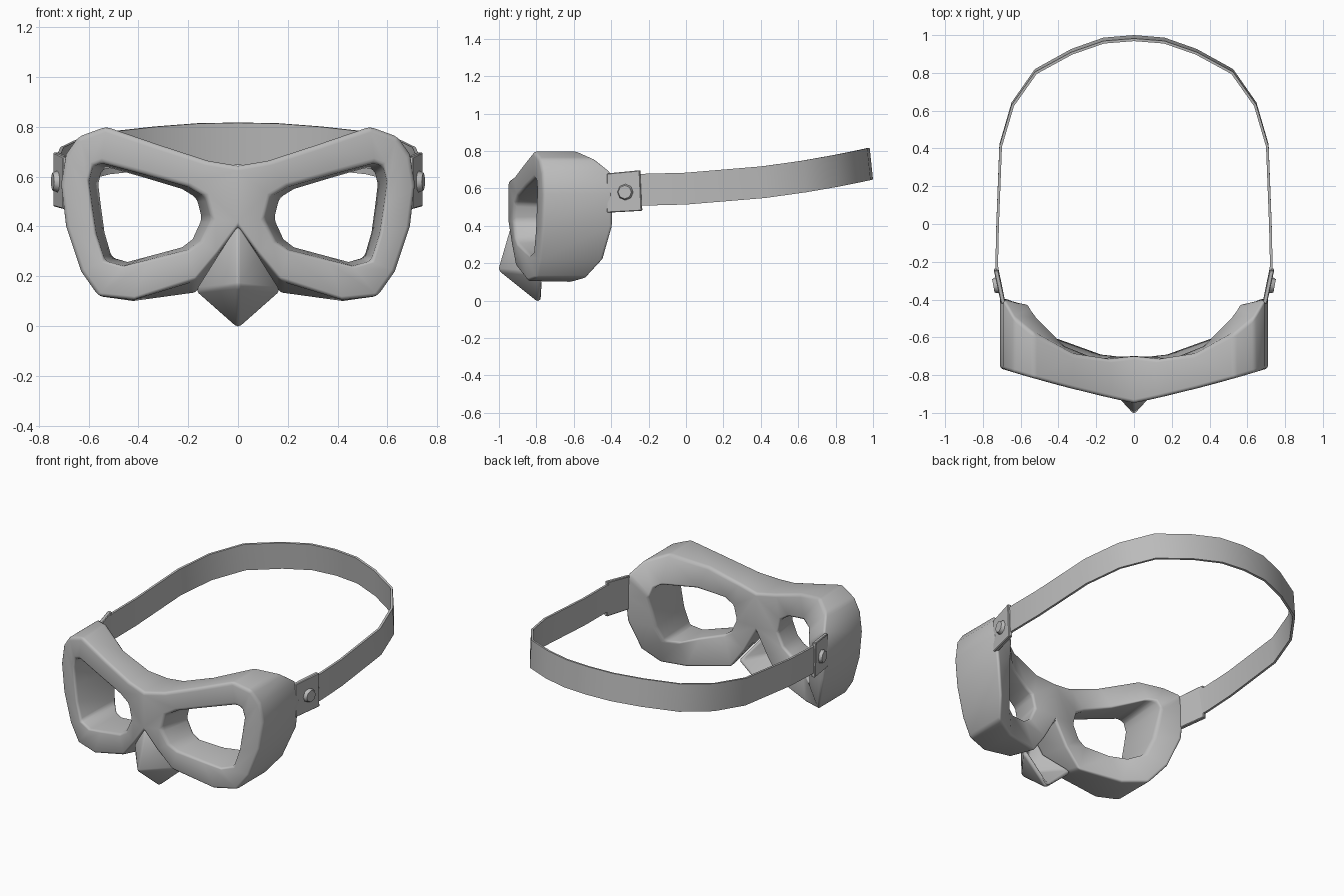
import bpy, bmesh, math
from mathutils import Vector, Matrix

if "Cube" in bpy.data.objects:
    bpy.data.objects.remove(bpy.data.objects["Cube"], do_unlink=True)

grey = bpy.data.materials.new("plain grey")
grey.use_nodes = True
grey.diffuse_color = (0.5, 0.5, 0.5, 1)
bsdf = next(n for n in grey.node_tree.nodes if n.type == 'BSDF_PRINCIPLED')
bsdf.inputs["Base Color"].default_value = grey.diffuse_color


def finish(name, bm, thickness=0, offset=0, bevel=0, segments=2, smooth=35):
    """Mirror a +x half, thicken and bevel it, then bake and shade it."""
    mesh = bpy.data.meshes.new(name)
    bm.to_mesh(mesh)
    bm.free()
    obj = bpy.data.objects.new(name, mesh)
    bpy.context.collection.objects.link(obj)
    mesh.materials.append(grey)
    mirror = obj.modifiers.new("mirror", 'MIRROR')
    mirror.merge_threshold = 0.001
    if thickness:
        solid = obj.modifiers.new("thickness", 'SOLIDIFY')
        solid.thickness = thickness
        solid.offset = offset
    if bevel:
        round_off = obj.modifiers.new("bevel", 'BEVEL')
        round_off.width = bevel
        round_off.segments = segments
        round_off.angle_limit = math.radians(32)
    bpy.ops.object.select_all(action='DESELECT')
    obj.select_set(True)
    bpy.context.view_layer.objects.active = obj
    bpy.ops.object.convert(target='MESH')
    bpy.ops.object.shade_smooth_by_angle(angle=math.radians(smooth))


def sheet(points, faces):
    bm = bmesh.new()
    verts = [bm.verts.new(p) for p in points]
    for f in faces:
        bm.faces.new([verts[i] for i in f])
    return bm


# Frame: rows of outer x, outer z, back depth, eye hole x, eye hole z
rows = [
    (0, .643, -.70, .13, .52),
    (.12, .663, -.715, .20, .56),
    (.32, .728, -.69, .38, .61),
    (.53, .80, -.58, .55, .655),
    (.64, .76, -.49, .585, .64),
    (.69, .69, -.40, .60, .58),
    (.71, .57, -.39, .585, .47),
    (.69, .40, -.39, .57, .37),
    (.63, .22, -.44, .535, .26),
    (.56, .12, -.53, .46, .24),
    (.42, .10, -.60, .36, .265),
    (.17, .13, -.69, .20, .305),
    (.08, .255, -.70, .15, .34),
    (0, .40, -.70, .105, .43),
]


def front(x):
    return -.948 + .21 * x + .07 * x * x


def socket(x):
    return -.71 + 2.2 * max(0, x - .2) ** 2


def lift(x, z):
    """Raise the front lower edge beside the nose."""
    return max(0, .055 - abs(x - .17) * .2) if z < .3 else 0


bm = bmesh.new()
rings = []
for ox, oz, back, hx, hz in rows:
    bx, bz = .36 + (hx - .36) * .83, .44 + (hz - .44) * .91
    rings.append([bm.verts.new(p) for p in (
        (ox, front(ox), oz + lift(ox, oz)), (hx, front(hx), hz),
        (bx, socket(bx), bz), (ox, back, oz))])
for i, a in enumerate(rings):
    b = rings[(i + 1) % len(rings)]
    for k in range(4):
        # The centre seam stays open so both halves join
        if k == 3 and i == len(rings) - 1:
            continue
        n = (k + 1) % 4
        bm.faces.new((a[k], b[k], b[n], a[n]))
bmesh.ops.recalc_face_normals(bm, faces=bm.faces)
finish("mask_frame", bm, bevel=.018, segments=3, smooth=50)

# Hollow beak over the nose
finish("nose_beak", sheet(
    [(0, -.935, .41), (0, -1.008, .16), (0, -.79, -.014),
     (.175, -.78, .14), (.085, -.915, .285)],
    [(0, 1, 4), (1, 3, 4), (1, 2, 3)]), thickness=.03, offset=-1, bevel=.015, smooth=60)

# Head strap, rising toward the back
path = [(.712, -.32), (.727, -.22), (.722, 0), (.706, .42), (.642, .64),
        (.52, .815), (.33, .92), (.16, .98), (0, .993)]
points = []
for x, y in path:
    t = max(0, (y + .25) / 1.25)
    z = .593 + .14 * t * t
    points += [(x, y, z - .085), (x, y - .018 * t, z + .085)]
finish("head_strap", sheet(points, [(i, i + 2, i + 3, i + 1)
       for i in range(0, len(points) - 2, 2)]), thickness=.014)

# Side clips that hold the strap
finish("strap_clip", sheet(
    [(.692, -.42, .47), (.73, -.235, .48), (.73, -.245, .697), (.692, -.42, .68)],
    [(0, 1, 2, 3)]), thickness=.024, bevel=.004, segments=1)

# Domed rivets, tilted with the clips
bm = bmesh.new()
bmesh.ops.create_cone(bm, cap_ends=True, segments=8, radius1=.047, radius2=.036, depth=.03,
                      matrix=Matrix.Translation(Vector((.73, -.325, .58)))
                      @ Matrix.Rotation(-.18, 4, 'Z') @ Matrix.Rotation(math.pi / 2, 4, 'Y'))
finish("clip_rivet", bm, smooth=50)
